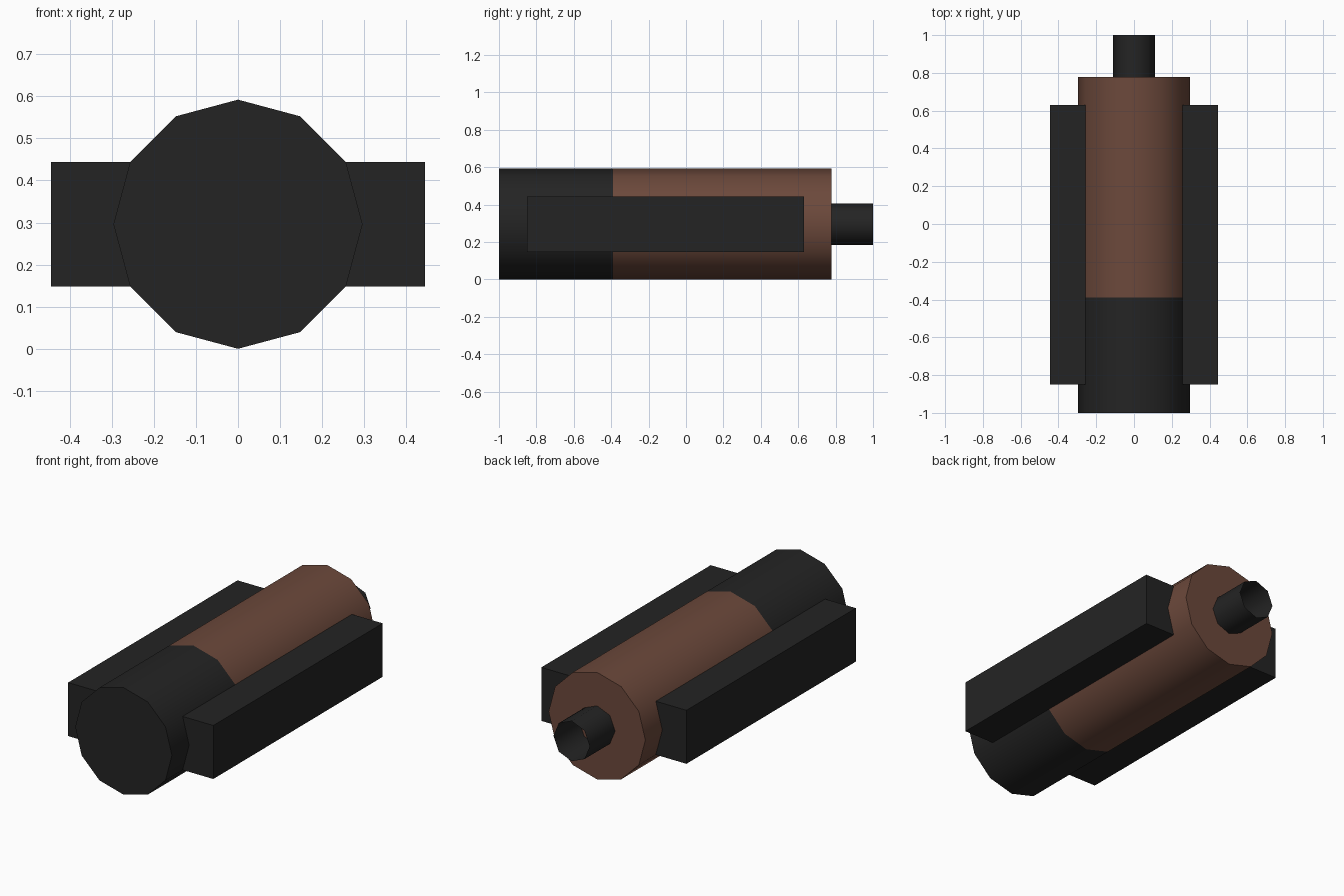
import bpy, bmesh, math
from mathutils import Matrix, Vector

if "Cube" in bpy.data.objects:
    bpy.data.objects.remove(bpy.data.objects["Cube"])

R = 0.296          # barrel radius, also its centre height


def material(name, rgb):
    m = bpy.data.materials.new(name)
    m.diffuse_color = (*rgb, 1.0)
    m.use_nodes = True
    m.node_tree.nodes["Principled BSDF"].inputs["Base Color"].default_value = m.diffuse_color
    return m


BLACK = material("charcoal black", (0.0175, 0.0175, 0.0175))
BROWN = material("reddish brown", (0.15, 0.066, 0.044))


def add_object(name, bm, mat, smooth=False):
    me = bpy.data.meshes.new(name)
    bm.to_mesh(me)
    bm.free()
    me.materials.append(mat)
    ob = bpy.data.objects.new(name, me)
    bpy.context.collection.objects.link(ob)
    if smooth:
        bpy.ops.object.select_all(action='DESELECT')
        ob.select_set(True)
        bpy.context.view_layer.objects.active = ob
        bpy.ops.object.shade_smooth_by_angle(angle=math.radians(60))
    return ob


def cylinder(name, y0, y1, radius, sides, mat, open_sides=()):
    """Prism along y; ends listed in open_sides (-1 front, 1 back) stay open."""
    bm = bmesh.new()
    mtx = Matrix.Translation((0, (y0 + y1) / 2, R)) @ Matrix.Rotation(math.pi / 2, 4, 'X')
    bmesh.ops.create_cone(bm, cap_ends=True, segments=sides, radius1=radius,
                          radius2=radius, depth=y1 - y0, matrix=mtx)
    bm.normal_update()
    ends = [f for f in bm.faces if any(f.normal.y * s > 0.9 for s in open_sides)]
    bmesh.ops.delete(bm, geom=ends, context='FACES_ONLY')
    return add_object(name, bm, mat, smooth=True)


def box(name, lo, hi, mat):
    bm = bmesh.new()
    lo, hi = Vector(lo), Vector(hi)
    mtx = Matrix.Translation((lo + hi) / 2) @ Matrix.Diagonal((*(hi - lo), 1))
    bmesh.ops.create_cube(bm, size=1, matrix=mtx)
    return add_object(name, bm, mat)


# Barrel: dark front section and brown main section (joint faces left out)
cylinder("front_section", -1.0, -0.39, R, 12, BLACK, (1,))
cylinder("main_barrel", -0.39, 0.778, R, 12, BROWN, (-1,))

# Open tube sticking out of the back
cylinder("rear_tube", 0.778, 1.0, 0.111, 8, BLACK, (-1, 1))

# Long side rails, one on each side
for side, label in ((-1, "left"), (1, "right")):
    xs = sorted((side * 0.256, side * 0.444))
    box(label + "_rail", (xs[0], -0.85, 0.148), (xs[1], 0.63, 0.444), BLACK)
